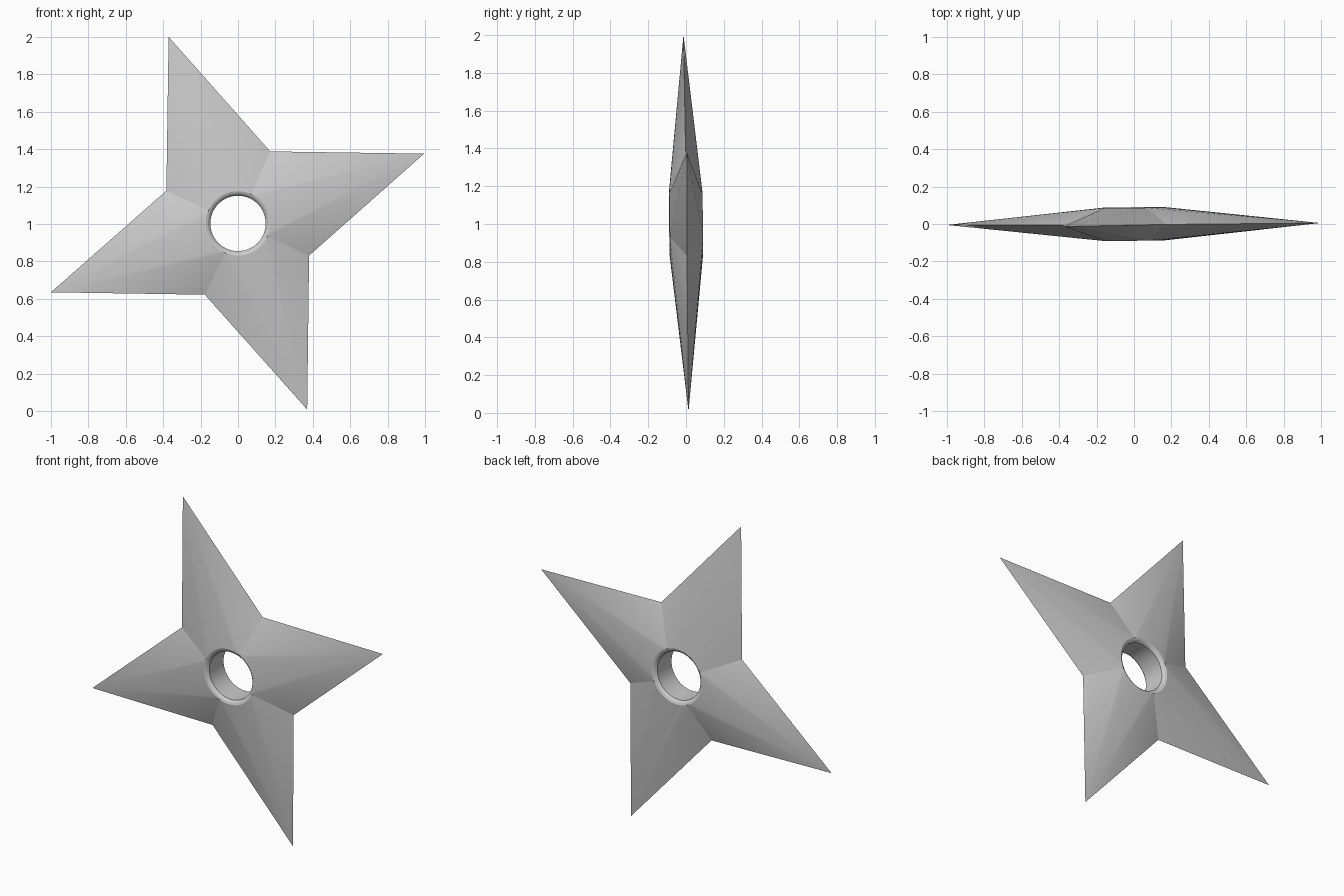
import bpy, bmesh, math

if "Cube" in bpy.data.objects:
    bpy.data.objects.remove(bpy.data.objects["Cube"])

N = 48                        # sides of the central hole
Q = N // 4
START = math.radians(66)      # direction of the first valley
CZ = 1.003                    # height of the centre
# outline corners relative to the centre (x, z), counter-clockwise
VALLEYS = [(0.172, 0.385), (-0.383, 0.175), (-0.177, -0.381), (0.38, -0.172)]
TIPS = [(-0.371, 0.998), (-1.0, -0.368), (0.37, -0.995), (0.995, 0.373)]
# hole rim: (radius, half thickness)
RIM = [(0.172, 0.088), (0.160, 0.083), (0.148, 0.070)]

bm = bmesh.new()


def vert(x, y, z):
    # the star leans very slightly out of the vertical plane
    return bm.verts.new((x, y + 0.009 * x - 0.010 * z, z + CZ))


def ring(r, y):
    return [vert(r * math.cos(START + i * math.tau / N), y,
                 r * math.sin(START + i * math.tau / N)) for i in range(N)]


def bridge(a, b):
    for i in range(N):
        j = (i + 1) % N
        bm.faces.new((a[i], a[j], b[j], b[i]))


# sharp outer outline
valleys = [vert(x, 0, z) for x, z in VALLEYS]
tips = [vert(x, 0, z) for x, z in TIPS]

# both faces: conical blades fanned from each tip to the rim
inner = []
for side in (-1, 1):
    rings = [ring(r, side * y) for r, y in RIM]
    top = rings[0]
    for k in range(4):
        s, e = k * Q, ((k + 1) * Q) % N
        for i in range(Q):
            bm.faces.new((tips[k], top[s + i], top[(s + i + 1) % N]))
        bm.faces.new((tips[k], valleys[k], top[s]))
        bm.faces.new((tips[k], top[e], valleys[(k + 1) % 4]))
    # rounded rim
    bridge(rings[0], rings[1])
    bridge(rings[1], rings[2])
    inner.append(rings[2])
# hole wall
bridge(inner[0], inner[1])

bmesh.ops.recalc_face_normals(bm, faces=bm.faces)
mesh = bpy.data.meshes.new("throwing_star")
bm.to_mesh(mesh)
bm.free()
star = bpy.data.objects.new("throwing_star", mesh)
bpy.context.collection.objects.link(star)
bpy.context.view_layer.objects.active = star
star.select_set(True)
bpy.ops.object.shade_smooth_by_angle(angle=math.radians(15))
